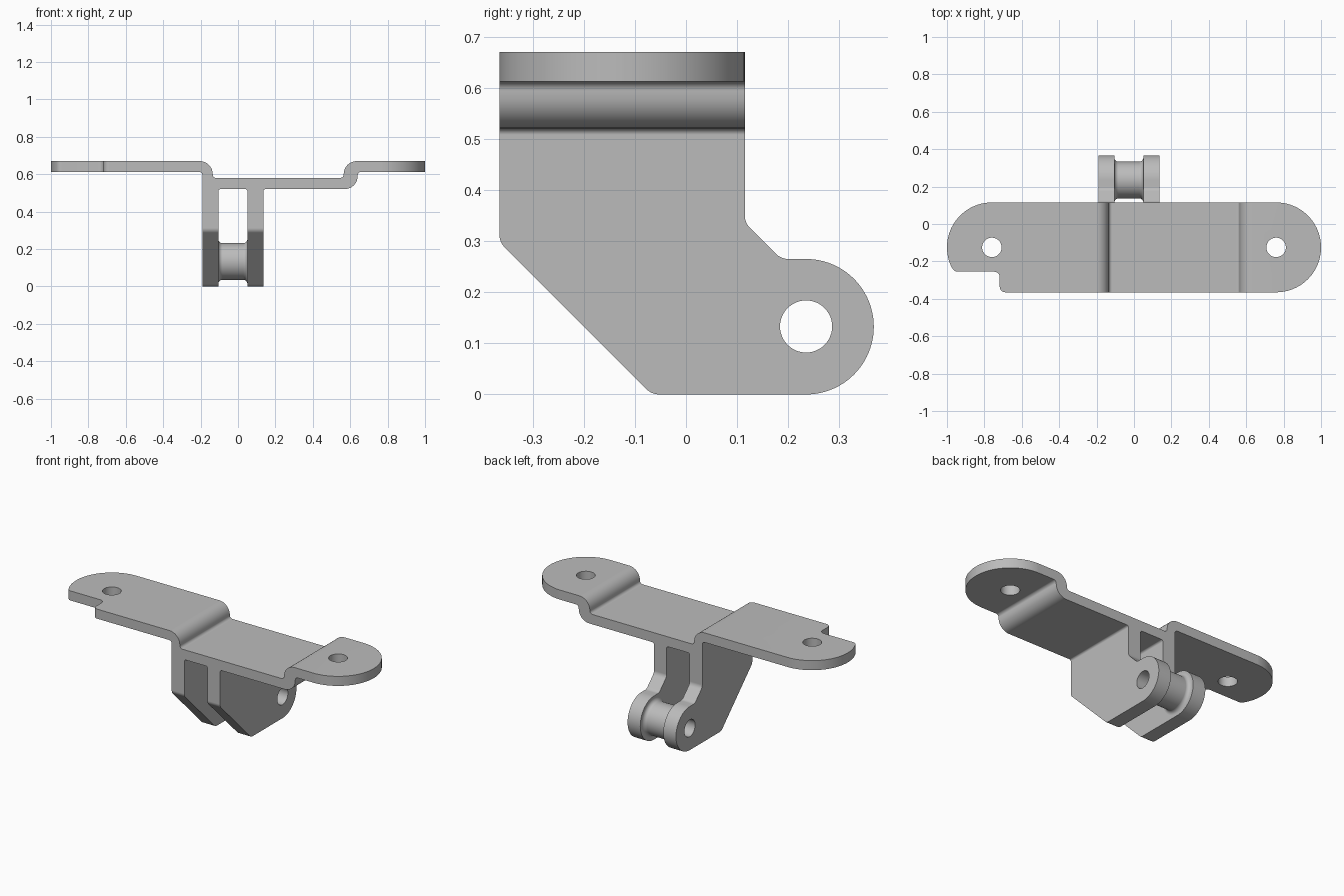
import bpy, bmesh, math
from mathutils import Vector, Matrix

if "Cube" in bpy.data.objects:
    bpy.data.objects.remove(bpy.data.objects["Cube"], do_unlink=True)

metal = bpy.data.materials.new("grey_metal")
metal.use_nodes = True
GREY = (0.5, 0.5, 0.5, 1)
metal.diffuse_color = GREY
metal.node_tree.nodes["Principled BSDF"].inputs["Base Color"].default_value = GREY


def rounded(corners):
    """Polygon from (a, b, fillet radius) corners."""
    pts = []
    for i, (a, b, r) in enumerate(corners):
        p = Vector((a, b))
        if not r:
            pts.append(p)
            continue
        u = (Vector(corners[i - 1][:2]) - p).normalized()
        v = (Vector(corners[(i + 1) % len(corners)][:2]) - p).normalized()
        half = u.angle(v) / 2
        centre = p + (u + v).normalized() * r / math.sin(half)
        start = p + u * r / math.tan(half) - centre
        end = p + v * r / math.tan(half) - centre
        sweep = start.angle_signed(end)
        n = 24 if r > 0.1 else 8
        for k in range(n + 1):
            t = -sweep * k / n
            pts.append(centre + Matrix.Rotation(t, 2) @ start)
    return pts


def finish(bm, name):
    bmesh.ops.remove_doubles(bm, verts=bm.verts, dist=1e-4)
    bmesh.ops.recalc_face_normals(bm, faces=bm.faces)
    mesh = bpy.data.meshes.new(name)
    bm.to_mesh(mesh)
    bm.free()
    mesh.materials.append(metal)
    obj = bpy.data.objects.new(name, mesh)
    bpy.context.collection.objects.link(obj)
    return obj


def extrude(name, pts, axis, lo, hi):
    """Prism along an axis; pts lie in the other two axes in x, y, z order."""
    def place(p, h):
        c = [p[0], p[1]]
        c.insert(axis, h)
        return c
    bm = bmesh.new()
    face = bm.faces.new([bm.verts.new(place(p, lo)) for p in pts])
    bmesh.ops.remove_doubles(bm, verts=bm.verts, dist=1e-4)
    face = bm.faces[:][0]
    new = bmesh.ops.extrude_face_region(bm, geom=[face], use_keep_orig=True)["geom"]
    shift = Vector(place((0, 0), hi - lo))
    bmesh.ops.translate(bm, vec=shift, verts=[v for v in new if isinstance(v, bmesh.types.BMVert)])
    return finish(bm, name)


def circle(a, b, r, n=48):
    return [(a + r * math.cos(math.tau * k / n), b + r * math.sin(math.tau * k / n)) for k in range(n)]


def activate(obj):
    bpy.ops.object.select_all(action="DESELECT")
    obj.select_set(True)
    bpy.context.view_layer.objects.active = obj


def cut(obj, cutter, operation):
    activate(obj)
    mod = obj.modifiers.new("cut", "BOOLEAN")
    mod.object, mod.operation, mod.solver = cutter, operation, "EXACT"
    bpy.ops.object.modifier_apply(modifier=mod.name)
    bpy.data.objects.remove(cutter, do_unlink=True)


def smooth(obj):
    activate(obj)
    bpy.ops.object.shade_smooth_by_angle(angle=math.radians(30))
    mod = obj.modifiers.new("flat_faces", "WEIGHTED_NORMAL")
    mod.keep_sharp = True


# Front profile: stepped strap with two legs
bracket = extrude("bracket", rounded([
    (-1.1, .67, 0), (-.135, .67, .07), (-.135, .58, .018), (.565, .58, .018),
    (.565, .67, .07), (1.1, .67, 0), (1.1, .612, 0), (.64, .612, .018),
    (.64, .52, .07), (.135, .52, .012), (.135, -.1, 0), (.05, -.1, 0),
    (.05, .52, .012), (-.105, .52, .012), (-.105, -.1, 0), (-.19, -.1, 0),
    (-.19, .612, .018), (-1.1, .612, 0)]), 1, -.6, .6)

# Side profile: slanted front, rounded eye at the back
side = extrude("side_cutter", rounded([
    (-.365, .8, 0), (-.365, .298, .035), (-.067, 0, .035), (.3675, 0, .1325),
    (.3675, .265, .1325), (.186, .265, .035), (.115, .336, .035), (.115, .8, 0)]), 0, -1.2, 1.2)
cut(bracket, side, "INTERSECT")

# Plan outline: round ends, notch in one corner, clearance for the legs
MID, R = -.125, .24
arc = [(-.76 - R * math.cos(math.radians(d)), MID - R * math.sin(math.radians(d)), 0) for d in range(0, 26, 5)]
back, front = MID + R + .0002, MID - R - .0002
plan = extrude("plan_cutter", rounded(
    [(-1, back, R)] + arc + [(-.961, -.255, .03), (-.718, -.255, .03), (-.718, front, .03),
    (1, front, R), (1, back, R), (.3, back, 0), (.3, .5, 0), (-.3, .5, 0), (-.3, back, 0)]), 2, -.3, 1)
cut(bracket, plan, "INTERSECT")

# Screw holes and pin hole
for x in (-.76, .76):
    cut(bracket, extrude("hole_cutter", circle(x, MID, .052), 2, .4, .9), "DIFFERENCE")
EYE_Y, EYE_Z, BORE = .235, .133, .051
cut(bracket, extrude("pin_cutter", circle(EYE_Y, EYE_Z, BORE), 0, -.5, .5), "DIFFERENCE")
smooth(bracket)

# Hollow spacer between the legs, flared at both ends
x0, x1, rad, flare = -.105, .05, .098, .022
ring = [(x0, BORE)]
for k in range(9):
    t = math.pi / 2 * k / 8
    ring.append((x0 + flare * (1 - math.cos(t)), rad + flare * (1 - math.sin(t))))
ring += [(x0 + x1 - x, r) for x, r in reversed(ring)]
bm = bmesh.new()
verts = [bm.verts.new((x, EYE_Y + r, EYE_Z)) for x, r in ring]
edges = [bm.edges.new((verts[i - 1], verts[i])) for i in range(len(verts))]
bmesh.ops.spin(bm, geom=verts + edges, cent=(0, EYE_Y, EYE_Z), axis=(1, 0, 0),
               angle=math.tau, steps=48, use_duplicate=False)
smooth(finish(bm, "spacer"))
